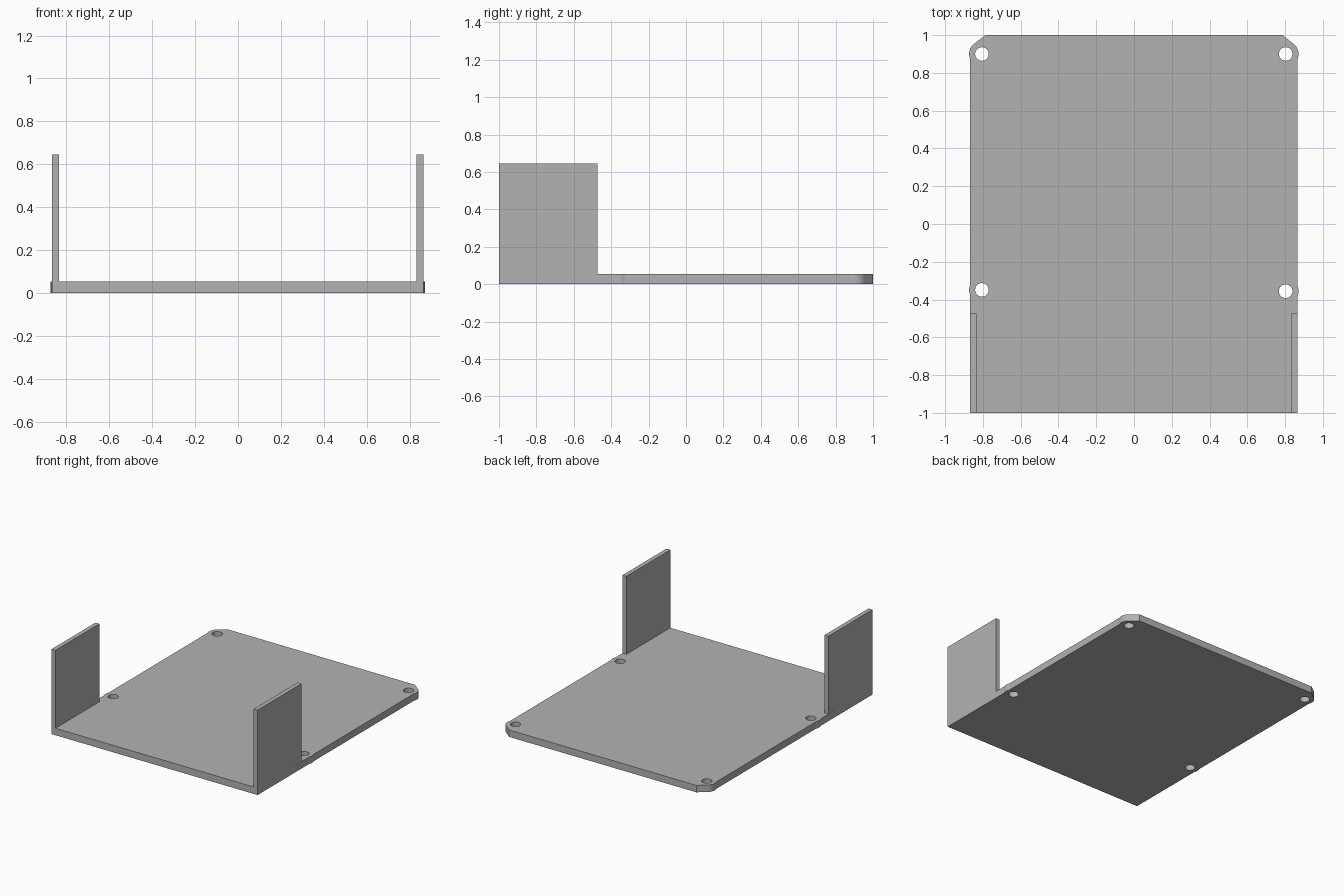
import bpy, bmesh
from math import radians, cos, sin
from mathutils import Vector

cube = bpy.data.objects.get("Cube")
if cube:
    bpy.data.objects.remove(cube, do_unlink=True)

THICK = 0.053          # base plate thickness
TOP = 0.645            # top of the side walls
WALL = 0.033           # side wall thickness
WALL_BACK = -0.473     # rear end of the side walls
HOLE_R, LUG_R = 0.036, 0.068
BACK_Y = 0.90          # rear hole row
EDGE = {1: 0.865, -1: 0.867}
HOLE_X = {1: 0.803, -1: 0.805}
FRONT_Y = {1: -0.356, -1: -0.349}

grey = bpy.data.materials.new("plain grey")
grey.use_nodes = True
grey.diffuse_color = (0.45, 0.45, 0.45, 1)
grey.node_tree.nodes["Principled BSDF"].inputs["Base Color"].default_value = grey.diffuse_color


def prism(name, points, z0, z1):
    """Extrude a counter-clockwise outline from z0 to z1."""
    bm = bmesh.new()
    face = bm.faces.new([bm.verts.new((x, y, z0)) for x, y in points])
    out = bmesh.ops.extrude_face_region(bm, geom=[face])
    verts = [v for v in out["geom"] if isinstance(v, bmesh.types.BMVert)]
    bmesh.ops.translate(bm, verts=verts, vec=Vector((0, 0, z1 - z0)))
    bmesh.ops.recalc_face_normals(bm, faces=bm.faces[:])
    mesh = bpy.data.meshes.new(name)
    bm.to_mesh(mesh)
    bm.free()
    mesh.materials.append(grey)
    obj = bpy.data.objects.new(name, mesh)
    bpy.context.collection.objects.link(obj)
    return obj


def arc(cx, cy, r, a0, a1, steps):
    angles = [radians(a0 + (a1 - a0) * i / steps) for i in range(steps + 1)]
    return [(cx + r * cos(a), cy + r * sin(a)) for a in angles]


def side_outline(s):
    """One long edge, front to back, with a slight lug bulge at each hole."""
    pts = [(EDGE[s], -1)]
    pts += arc(HOLE_X[s], FRONT_Y[s], LUG_R, -24, 24, 8)
    pts += arc(HOLE_X[s], BACK_Y, LUG_R, -24, 52, 12)
    pts.append((0.787, 1))
    return [(s * x, y) for x, y in pts]


# Base plate with clipped, rounded rear corners
plate = prism("base_plate", side_outline(1) + side_outline(-1)[::-1], 0, THICK)

# Four screw holes
for s in (1, -1):
    for y in (FRONT_Y[s], BACK_Y):
        cutter = prism("hole_cutter", arc(s * HOLE_X[s], y, HOLE_R, 0, 348.75, 31), -0.1, 0.2)
        cutter.hide_render = True
        mod = plate.modifiers.new("screw_hole", "BOOLEAN")
        mod.operation = "DIFFERENCE"
        mod.solver = "EXACT"
        mod.object = cutter
        bpy.context.view_layer.objects.active = plate
        bpy.ops.object.modifier_apply(modifier=mod.name)
        bpy.data.objects.remove(cutter, do_unlink=True)

# Upright side walls at the front corners
for s, name in ((1, "left_wall"), (-1, "right_wall")):
    x0, x1 = sorted((s * EDGE[s], s * (EDGE[s] - WALL)))
    prism(name, [(x0, -1), (x1, -1), (x1, WALL_BACK), (x0, WALL_BACK)], THICK, TOP)

# Smooth the round edges only
bpy.ops.object.select_all(action="DESELECT")
plate.select_set(True)
bpy.context.view_layer.objects.active = plate
bpy.ops.object.shade_smooth_by_angle(angle=radians(20))
